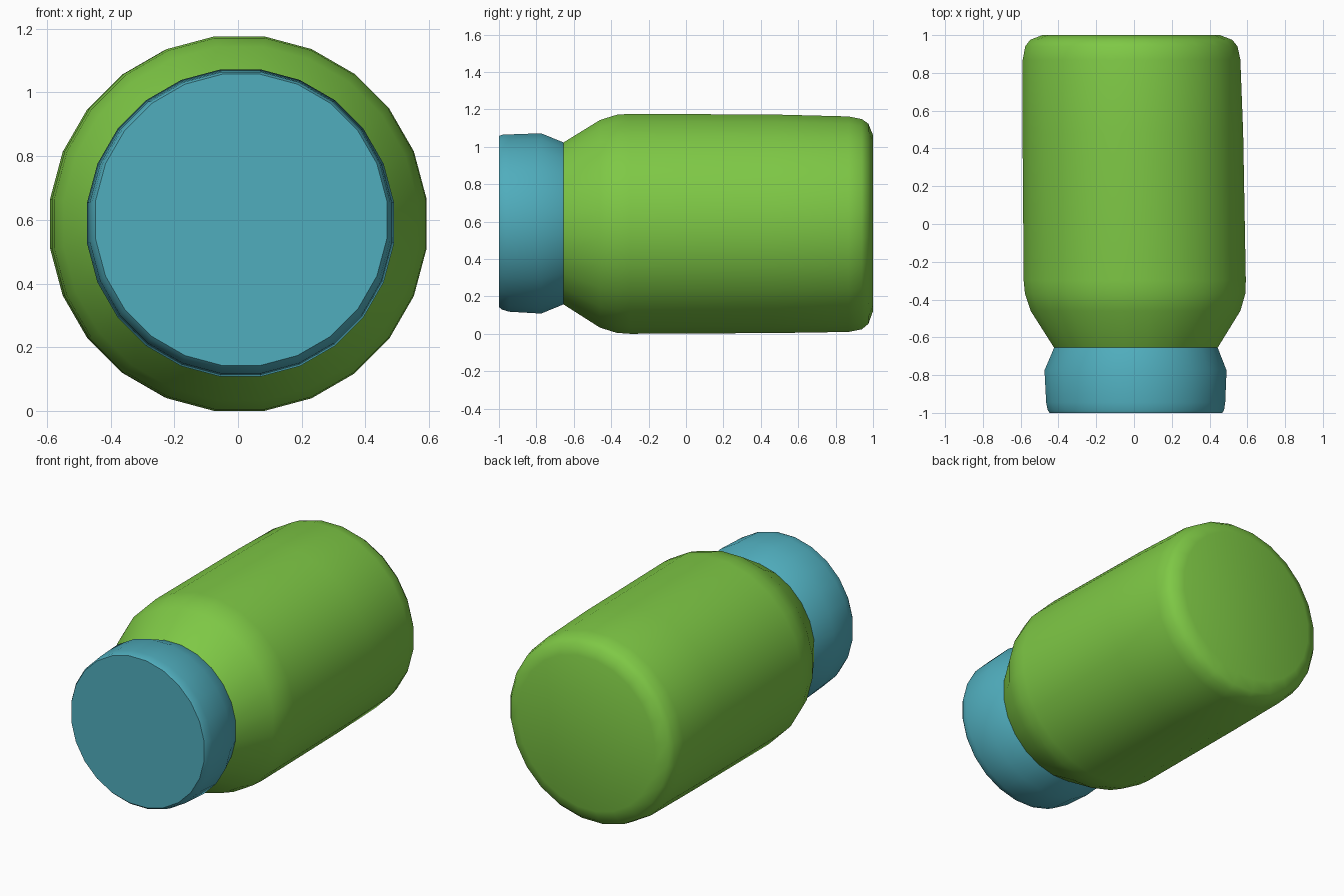
import bpy, bmesh, math

cube = bpy.data.objects.get("Cube")
if cube:
    bpy.data.objects.remove(cube, do_unlink=True)

SIDES = 24


def material(name, rgb):
    mat = bpy.data.materials.new(name)
    mat.use_nodes = True
    colour = (*rgb, 1.0)
    mat.diffuse_color = colour
    mat.node_tree.nodes["Principled BSDF"].inputs["Base Color"].default_value = colour
    return mat


def lathe(name, rings, mat, closed_end):
    """Skin rings of (y, centre x, centre z, radius) along y; cap one end."""
    bm = bmesh.new()
    loops = []
    for y, cx, cz, r in rings:
        r /= math.cos(math.pi / SIDES)  # radius is measured to the flats
        loop = []
        for i in range(SIDES):
            a = 2 * math.pi * (i + 0.5) / SIDES
            loop.append(bm.verts.new((cx + r * math.cos(a), y, cz + r * math.sin(a))))
        loops.append(loop)
    for a, b in zip(loops, loops[1:]):
        for i in range(SIDES):
            j = (i + 1) % SIDES
            bm.faces.new((a[i], b[i], b[j], a[j]))
    bm.faces.new(loops[closed_end])
    bmesh.ops.recalc_face_normals(bm, faces=bm.faces)
    # An open shell may be oriented inwards: test the end disc
    bm.faces.ensure_lookup_table()
    disc = bm.faces[-1]
    disc.normal_update()
    if disc.normal.y * disc.calc_center_median().y < 0:
        bmesh.ops.reverse_faces(bm, faces=bm.faces)
    mesh = bpy.data.meshes.new(name)
    bm.to_mesh(mesh)
    bm.free()
    mesh.materials.append(mat)
    obj = bpy.data.objects.new(name, mesh)
    bpy.context.collection.objects.link(obj)
    bpy.ops.object.select_all(action='DESELECT')
    obj.select_set(True)
    bpy.context.view_layer.objects.active = obj
    bpy.ops.object.shade_smooth_by_angle(angle=math.radians(40))
    return obj


green = material("leaf green", (0.21, 0.58, 0.06))
blue = material("teal blue", (0.08, 0.42, 0.51))

NECK = (-0.655, 0.01, 0.59, 0.433)

# Jar body: shoulder, long barrel leaning slightly left, rounded base
lathe("jar_body", [
    NECK,
    (-0.46, 0.008, 0.588, 0.555),
    (-0.37, 0.006, 0.588, 0.583),
    (-0.30, 0.004, 0.588, 0.588),
    (0.48, -0.006, 0.588, 0.584),
    (0.87, -0.013, 0.586, 0.576),
    (0.94, -0.014, 0.586, 0.562),
    (0.975, -0.015, 0.588, 0.535),
    (1.00, -0.015, 0.592, 0.470),
], green, -1)

# Lid: flares from the neck to a rim, then tapers to a flat front
lathe("lid", [
    NECK,
    (-0.775, 0.008, 0.59, 0.482),
    (-0.945, 0.009, 0.592, 0.474),
    (-0.985, 0.010, 0.597, 0.467),
    (-1.00, 0.010, 0.600, 0.457),
], blue, -1)
